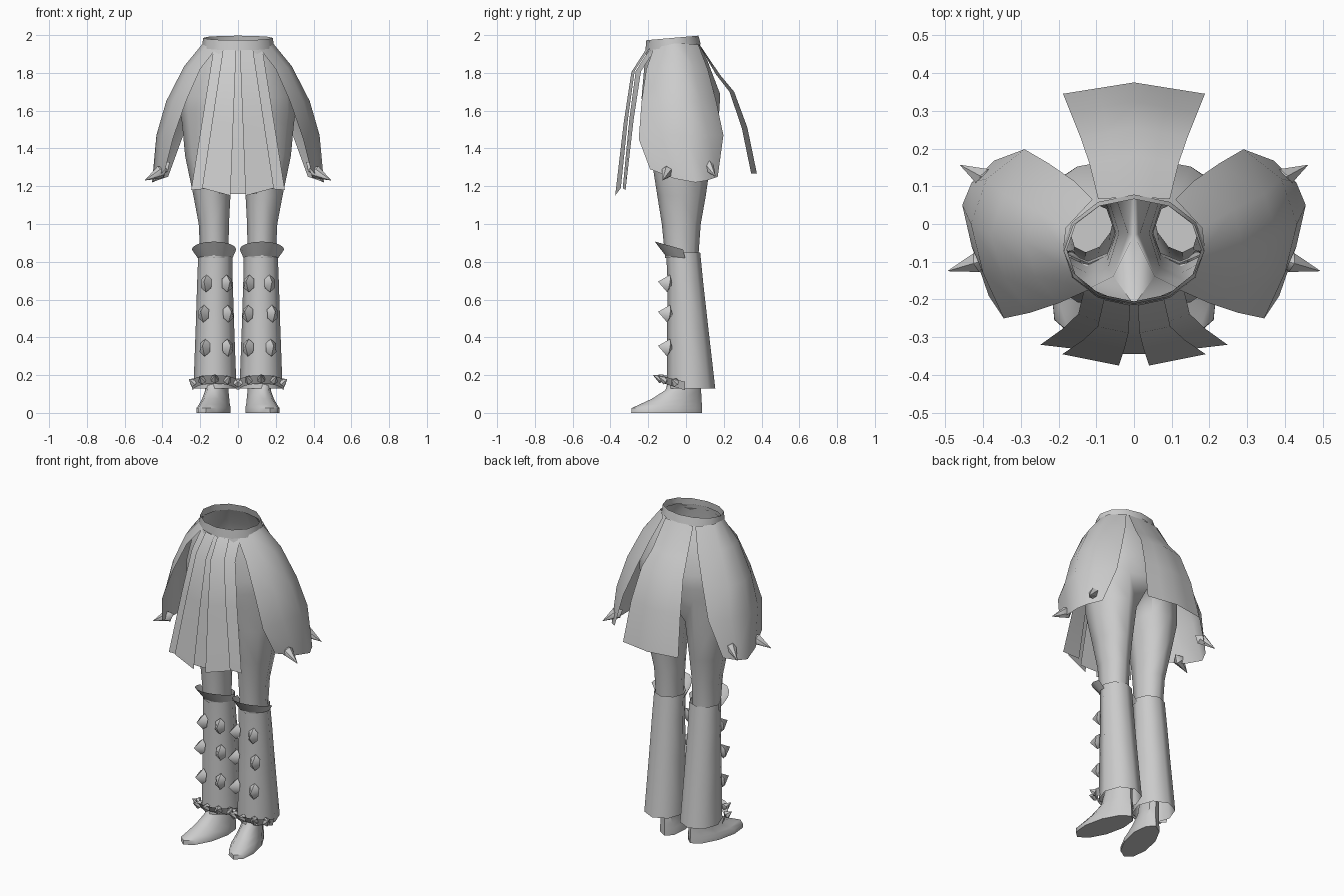
import bpy, math
from math import sin, cos, pi, radians
from mathutils import Vector

if "Cube" in bpy.data.objects:
    bpy.data.objects.remove(bpy.data.objects["Cube"])

grey = bpy.data.materials.new("plain_grey")
grey.diffuse_color = (0.6, 0.6, 0.6, 1)
grey.use_nodes = True
grey.node_tree.nodes["Principled BSDF"].inputs["Base Color"].default_value = grey.diffuse_color


def make(name, verts, faces, mirror=True, angle=40):
    me = bpy.data.meshes.new(name)
    me.from_pydata([tuple(v) for v in verts], [], faces)
    me.materials.append(grey)
    ob = bpy.data.objects.new(name, me)
    bpy.context.collection.objects.link(ob)
    bpy.ops.object.select_all(action='DESELECT')
    ob.select_set(True)
    bpy.context.view_layer.objects.active = ob
    bpy.ops.object.mode_set(mode='EDIT')
    bpy.ops.mesh.select_all(action='SELECT')
    bpy.ops.mesh.normals_make_consistent(inside=False)
    bpy.ops.object.mode_set(mode='OBJECT')
    bpy.ops.object.shade_smooth_by_angle(angle=radians(angle))
    if mirror:
        m = ob.modifiers.new("mirror", 'MIRROR')
        m.merge_threshold = 0.0005
    return ob


def ring(z, cx, rx, y0, y1, n=8, tilt=0.0, start=-135):
    """Horizontal oval, y0 is its front and y1 its back."""
    cy, ry = (y0 + y1) / 2, (y1 - y0) / 2
    out = []
    for i in range(n):
        a = radians(start) + 2 * pi * i / n
        out.append((cx + rx * cos(a), cy + ry * sin(a), z + tilt * sin(a)))
    return out


def grid(rows, closed=False, cap=False):
    n = len(rows[0])
    verts = [v for r in rows for v in r]
    faces = []
    for j in range(len(rows) - 1):
        for i in range(n if closed else n - 1):
            k = (i + 1) % n
            faces.append((j * n + i, j * n + k, (j + 1) * n + k, (j + 1) * n + i))
    if cap:
        faces.append(tuple(range(n)))
    return verts, faces


# Hips and upper legs: half rings above the crotch, full rings below it
verts, faces = [], []
hips = [(1.95, .178, -.205, .068), (1.85, .245, -.22, .115), (1.68, .30, -.235, .18),
        (1.60, .305, -.228, .178), (1.52, .295, -.215, .165)]
for z, rx, y0, y1 in hips:
    half = ring(z, 0, rx, y0, y1, 12, 0.01, -90)[:7]
    half[0] = (0, half[0][1], half[0][2])
    half[6] = (0, half[6][1], half[6][2])
    verts += half
for j in range(len(hips) - 1):
    for i in range(6):
        a = j * 7 + i
        faces.append((a, a + 1, a + 8, a + 7))
first = len(verts) - 7
verts.append((0, -.03, 1.50))
legs = [(1.36, .148, .132, -.185, .135), (1.15, .138, .098, -.152, .105),
        (1.0, .128, .080, -.128, .078), (.82, .125, .074, -.11, .065)]
for r in legs:
    verts += ring(*r)
for j in range(len(legs)):
    for i in range(8):
        a, k = first + j * 8, (i + 1) % 8
        faces.append((a + i, a + k, a + 8 + k, a + 8 + i))
make("hips_and_legs", verts, faces, angle=60)

# Waistband
make("waistband", *grid([ring(1.985, 0, .185, -.21, .066, 12, .012, -90),
                         ring(1.935, 0, .19, -.215, .078, 12, .016, -90)], True), mirror=False)

# Flared lower trouser legs
make("trouser_leg", *grid([ring(.85, .12, .09, -.105, .075), ring(.70, .122, .094, -.098, .09),
                           ring(.45, .122, .102, -.1, .118), ring(.13, .122, .114, -.102, .155)], True), angle=60)


# Knee cuffs and ankle cuffs: strips wrapping the front half of the leg
def cuff(name, low, high, n=8):
    rows = []
    for cx, rx, cy, ry, zf, zb in (low, high):
        row = []
        for i in range(n + 1):
            a = pi + pi * i / n
            f = -sin(a)
            row.append((cx + rx * cos(a), cy + ry * sin(a), zb + (zf - zb) * f))
        rows.append(row)
    make(name, *grid(rows))


cuff("knee_cuff", (.121, .092, -.005, .102, .83, .82), (.127, .118, -.015, .15, .907, .865))
cuff("ankle_cuff", (.122, .118, -.005, .11, .155, .12), (.124, .128, -.005, .145, .20, .165))

# Shoes: stacked ovals, toes turned outward, flat sole
rows = []
for z, cx, rx, y0, y1 in [(0, .118, .082, -.29, .085), (.025, .118, .082, -.288, .085),
                          (.045, .118, .074, -.245, .084), (.075, .118, .066, -.18, .082),
                          (.12, .12, .058, -.11, .08), (.21, .122, .056, -.075, .08)]:
    rows.append([(x - .22 * (y + .05), y, h) for x, y, h in ring(z, cx, rx, y0, y1, 10, 0, -90)])
make("shoe", *grid(rows, True, True), angle=45)

# Side skirt panels
side = [[(.11, -.17, 1.935), (.16, -.13, 1.95), (.187, -.07, 1.955), (.18, -.01, 1.955), (.11, .065, 1.95)],
        [(.20, -.21, 1.82), (.26, -.14, 1.83), (.285, -.05, 1.835), (.265, .04, 1.83), (.16, .115, 1.82)],
        [(.275, -.235, 1.65), (.345, -.14, 1.65), (.38, -.03, 1.65), (.345, .08, 1.65), (.225, .16, 1.65)],
        [(.345, -.25, 1.45), (.40, -.13, 1.47), (.432, 0, 1.47), (.39, .12, 1.47), (.29, .198, 1.47)],
        [(.385, -.19, 1.29), (.43, -.06, 1.24), (.455, .05, 1.22), (.43, .11, 1.23), (.37, .168, 1.25)]]
make("side_panel", *grid(side), angle=60)

# Back skirt panel
back = []
for x, yc, ye, z in [(.095, .072, .066, 1.95), (.118, .18, .16, 1.79), (.142, .255, .23, 1.70),
                     (.168, .325, .295, 1.51), (.188, .375, .345, 1.268)]:
    back.append([(-x, ye, z), (-x / 2, (ye + yc) / 2, z), (0, yc, z), (x / 2, (ye + yc) / 2, z), (x, ye, z)])
make("back_panel", *grid(back), mirror=False, angle=60)


# Front skirt strips: each is interpolated from its top edge to its bottom edge with a bulge
def strip(name, top, bottom, mirror=True):
    rows = []
    for t, bulge in ((0, 0), (.15, .05), (.5, .035), (1, 0)):
        row = []
        for a, b in zip(top, bottom):
            p = Vector(a).lerp(Vector(b), t)
            p.y -= bulge
            row.append(p)
        rows.append(row)
    make(name, *grid(rows), mirror=mirror)


strip("front_strip_inner", [(.01, -.215, 1.92), (.08, -.20, 1.92)], [(.04, -.375, 1.15), (.19, -.345, 1.19)])
strip("front_strip_outer", [(.06, -.195, 1.92), (.13, -.165, 1.92)], [(.12, -.335, 1.19), (.248, -.32, 1.18)])
strip("front_strip_centre", [(-.03, -.205, 1.92), (.03, -.205, 1.92)],
      [(-.10, -.345, 1.16), (.10, -.345, 1.16)], False)


# Pointed studs: a cone on an oval base with a short point behind
def spike(name, base, tip, w, h, back=.4, n=6):
    base, tip = Vector(base), Vector(tip)
    d = tip - base
    u = d.cross(Vector((0, 0, 1))).normalized()
    v = u.cross(d).normalized()
    pts = [base + u * w * sin(2 * pi * i / n) + v * h * cos(2 * pi * i / n) for i in range(n)]
    pts += [tip, base - d * back]
    faces = []
    for i in range(n):
        faces += [(i, (i + 1) % n, n), ((i + 1) % n, i, n + 1)]
    make(name, pts, faces, angle=50)


# Skirt panel spikes
spike("panel_spike_front", (.41, -.1, 1.275), (.495, -.125, 1.23), .03, .035)
spike("panel_spike_back", (.39, .118, 1.305), (.462, .157, 1.25), .03, .035)

# Shin studs
for z, xi, xo in ((.69, .058, .168), (.53, .052, .182), (.35, .055, .175)):
    for x in (xi, xo):
        spike("shin_stud", (x, -.092, z - .005), (x + (x - .12) * .25, -.148, z + .005), .032, .047)

# Ankle cuff studs
for i in range(5):
    a = radians(205 + 32.5 * i)
    x, y = .123 + .122 * cos(a), -.005 + .125 * sin(a)
    z = .145 - .035 * sin(a)
    spike("ankle_stud", (x, y, z), (x + .03 * cos(a), y + .045 * sin(a), z + .02), .024, .026)
